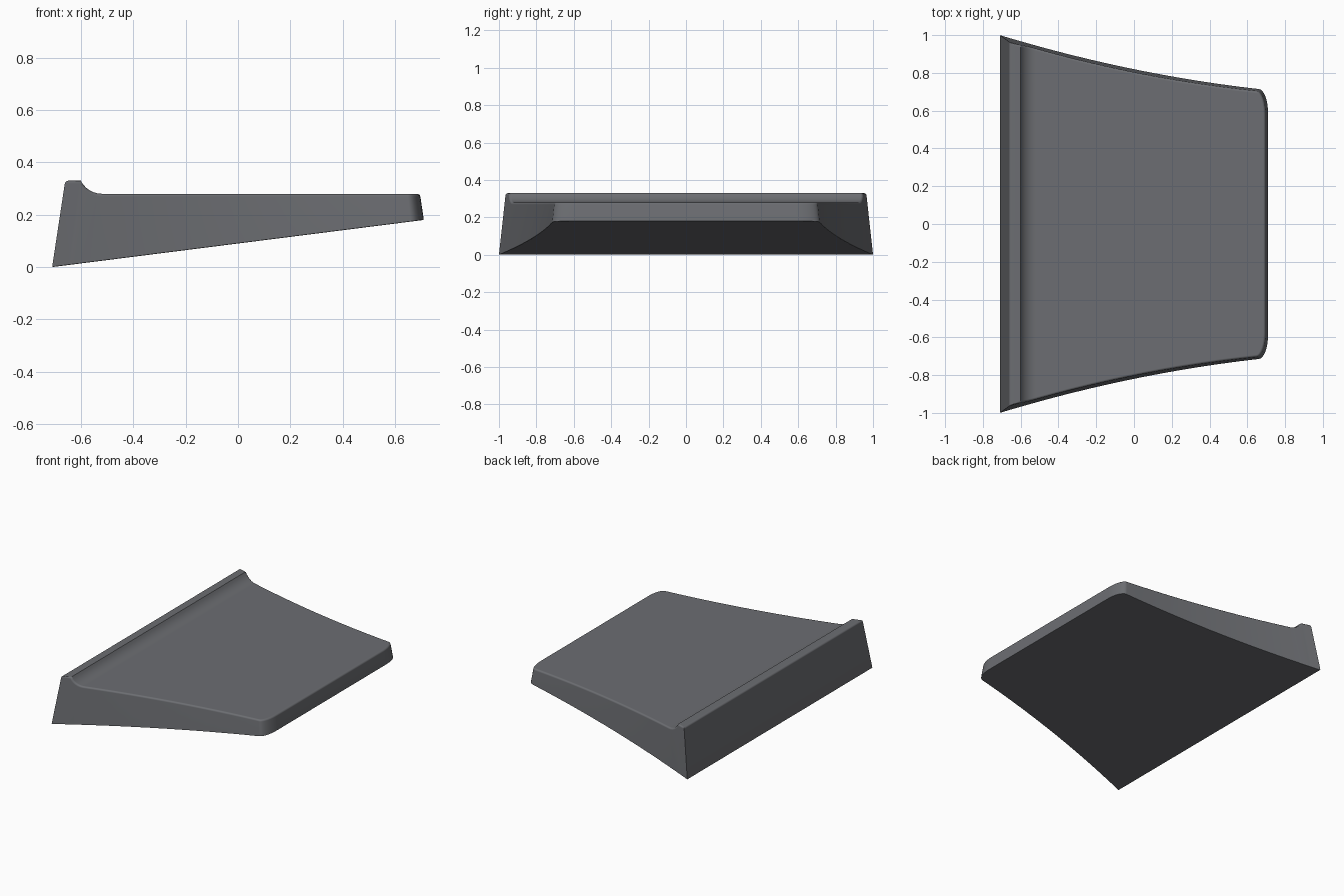
import bpy, bmesh, math

cube = bpy.data.objects.get("Cube")
if cube:
    bpy.data.objects.remove(cube, do_unlink=True)

# Material
grey = bpy.data.materials.new("slate grey")
grey.use_nodes = True
colour = (0.15, 0.155, 0.168, 1)
grey.diffuse_color = colour
bsdf = next(n for n in grey.node_tree.nodes if n.type == 'BSDF_PRINCIPLED')
bsdf.inputs["Base Color"].default_value = colour

X0, X1, XC = -0.71, 0.71, 0.66      # wide end, narrow end, start of round corner
TOP0, TOP1 = -0.66, 0.695           # same ends at the top, drawn in by the draft
DECK, RIDGE = 0.28, 0.33


def half_width(x):
    """Flared side curve, ending in an elliptical corner."""
    u = (min(x, XC) - X0) / (XC - X0)
    w = 1 - 0.415 * u + 0.13 * u * u
    if x > XC:
        t = min(1, (x - XC) / (X1 - XC))
        w -= 0.125 * (1 - math.sqrt(1 - t * t))
    return w


# Stations along the top: ridge, concave fillet, deck, rounded corner
def to_top(x):
    return TOP0 + (x - X0) * (TOP1 - TOP0) / (X1 - X0)


stations = [(TOP0, RIDGE)]
for i in range(7):
    a = math.radians(63.6) * (1 - i / 6)
    stations.append((-0.52 - 0.09 * math.sin(a), 0.37 - 0.09 * math.cos(a)))
deck_start = len(stations) - 1
corner = to_top(XC)
for i in range(1, 13):
    stations.append((-0.52 + (corner + 0.52) * i / 12, DECK))
for i in range(1, 8):
    stations.append((to_top(XC + (X1 - XC) * math.sin(math.pi / 2 * i / 7)), DECK))

# Lofted body with drafted sides
bm = bmesh.new()
rows = []
for xt, zt in stations:
    xb = X0 + (xt - TOP0) * (X1 - X0) / (TOP1 - TOP0)
    zb = 0.18 * (xb - X0) / (X1 - X0)
    wb = half_width(xb)
    wt = wb - 0.11 * (zt - zb)
    rows.append([bm.verts.new(p) for p in
                 ((xb, -wb, zb), (xt, -wt, zt), (xt, wt, zt), (xb, wb, zb))])

for i, (a, b) in enumerate(zip(rows, rows[1:])):
    bm.faces.new((a[0], b[0], b[1], a[1]))
    bm.faces.new((a[3], a[2], b[2], b[3]))
    if i < deck_start:
        bm.faces.new((a[1], b[1], b[2], a[2]))
deck = rows[deck_start:]
bm.faces.new([r[1] for r in deck] + [r[2] for r in reversed(deck)])
bm.faces.new([r[0] for r in reversed(rows)] + [r[3] for r in rows])
bm.faces.new(rows[0])
bm.faces.new(rows[-1])
bmesh.ops.recalc_face_normals(bm, faces=bm.faces)


# Soften the rims
def rim(low, high):
    """Edges of the lower or upper rim, found through the rows."""
    edges = [bm.edges.get((a[k], b[k])) for a, b in zip(rows, rows[1:])
             for k in (low, high)]
    return edges + [bm.edges.get((r[low], r[high])) for r in (rows[0], rows[-1])]


bottom_rim, top_rim = rim(0, 3), rim(1, 2)
bmesh.ops.bevel(bm, geom=top_rim, offset=0.011, offset_type='OFFSET', segments=3,
                profile=0.5, affect='EDGES', clamp_overlap=False)
bottom_rim = [e for e in bottom_rim if e.is_valid]
bmesh.ops.bevel(bm, geom=bottom_rim, offset=0.004, offset_type='OFFSET', segments=2,
                profile=0.5, affect='EDGES', clamp_overlap=False)

mesh = bpy.data.meshes.new("wedge_plate")
bm.to_mesh(mesh)
bm.free()
mesh.materials.append(grey)
plate = bpy.data.objects.new("wedge_plate", mesh)
bpy.context.collection.objects.link(plate)

# Smooth shading with crisp corners
bpy.ops.object.select_all(action='DESELECT')
plate.select_set(True)
bpy.context.view_layer.objects.active = plate
bpy.ops.object.shade_smooth_by_angle(angle=math.radians(35))
weighted = plate.modifiers.new("flat_faces", 'WEIGHTED_NORMAL')
weighted.keep_sharp = True
